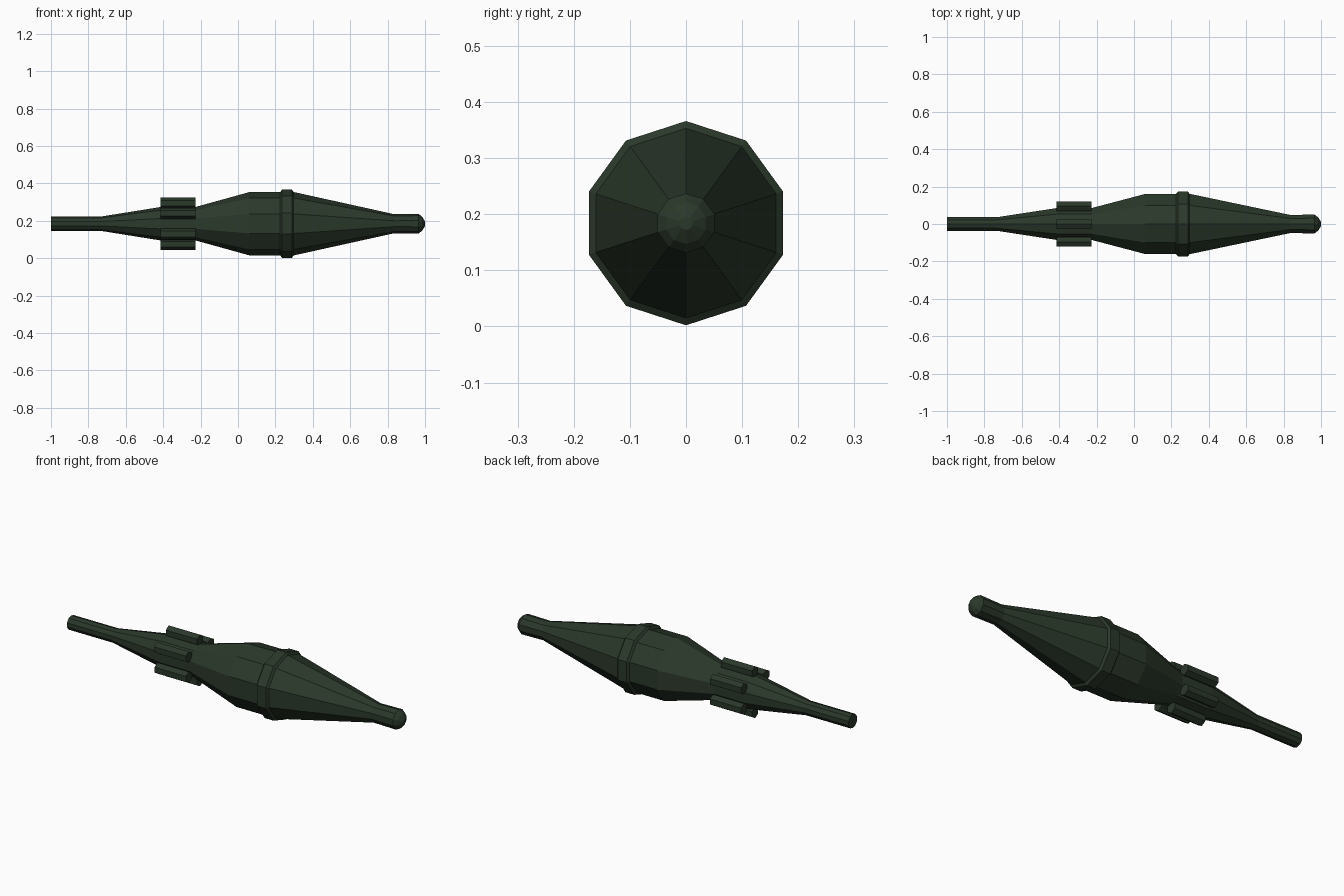
import bpy, bmesh
from math import sin, cos, pi

if "Cube" in bpy.data.objects:
    bpy.data.objects.remove(bpy.data.objects["Cube"])

AXIS_Z = 0.184
mat = bpy.data.materials.new("dark_green")
mat.diffuse_color = (0.024, 0.040, 0.024, 1)
mat.use_nodes = True
mat.node_tree.nodes["Principled BSDF"].inputs["Base Color"].default_value = mat.diffuse_color


def lathe(name, profile, sides=10, start=pi / 2, y=0.0, z=0.0):
    """Capped flat-sided solid around the x axis from (x, radius) pairs."""
    bm = bmesh.new()
    rings = []
    for x, r in profile:
        angles = [start + 2 * pi * i / sides for i in range(sides)]
        rings.append([bm.verts.new((x, y + r * cos(a), z + r * sin(a))) for a in angles])
    for a, b in zip(rings, rings[1:]):
        for i in range(sides):
            j = (i + 1) % sides
            bm.faces.new((a[i], a[j], b[j], b[i]))
    bm.faces.new(rings[0])
    bm.faces.new(rings[-1])
    bmesh.ops.recalc_face_normals(bm, faces=bm.faces)
    mesh = bpy.data.meshes.new(name)
    bm.to_mesh(mesh)
    bm.free()
    mesh.materials.append(mat)
    obj = bpy.data.objects.new(name, mesh)
    obj.location.z = AXIS_Z
    bpy.context.collection.objects.link(obj)
    return obj


# Tail tube, flared body and tapered nose with its blunt tip
lathe("body", [(-1.0, 0.038), (-0.735, 0.038), (-0.41, 0.09), (-0.225, 0.09),
               (0.06, 0.169), (0.30, 0.169), (0.835, 0.051),
               (0.965, 0.053), (0.985, 0.037), (1.0, 0.012)])

# Raised band around the widest part
lathe("band", [(0.222, 0.165), (0.235, 0.182), (0.288, 0.182), (0.301, 0.165)])

# Six hexagonal pods around the waist
for k in range(6):
    a = pi / 2 + k * pi / 3
    lathe(f"pod_{k + 1}", [(-0.415, 0.030), (-0.228, 0.030)], sides=6, start=a,
          y=0.110 * cos(a), z=0.110 * sin(a))
